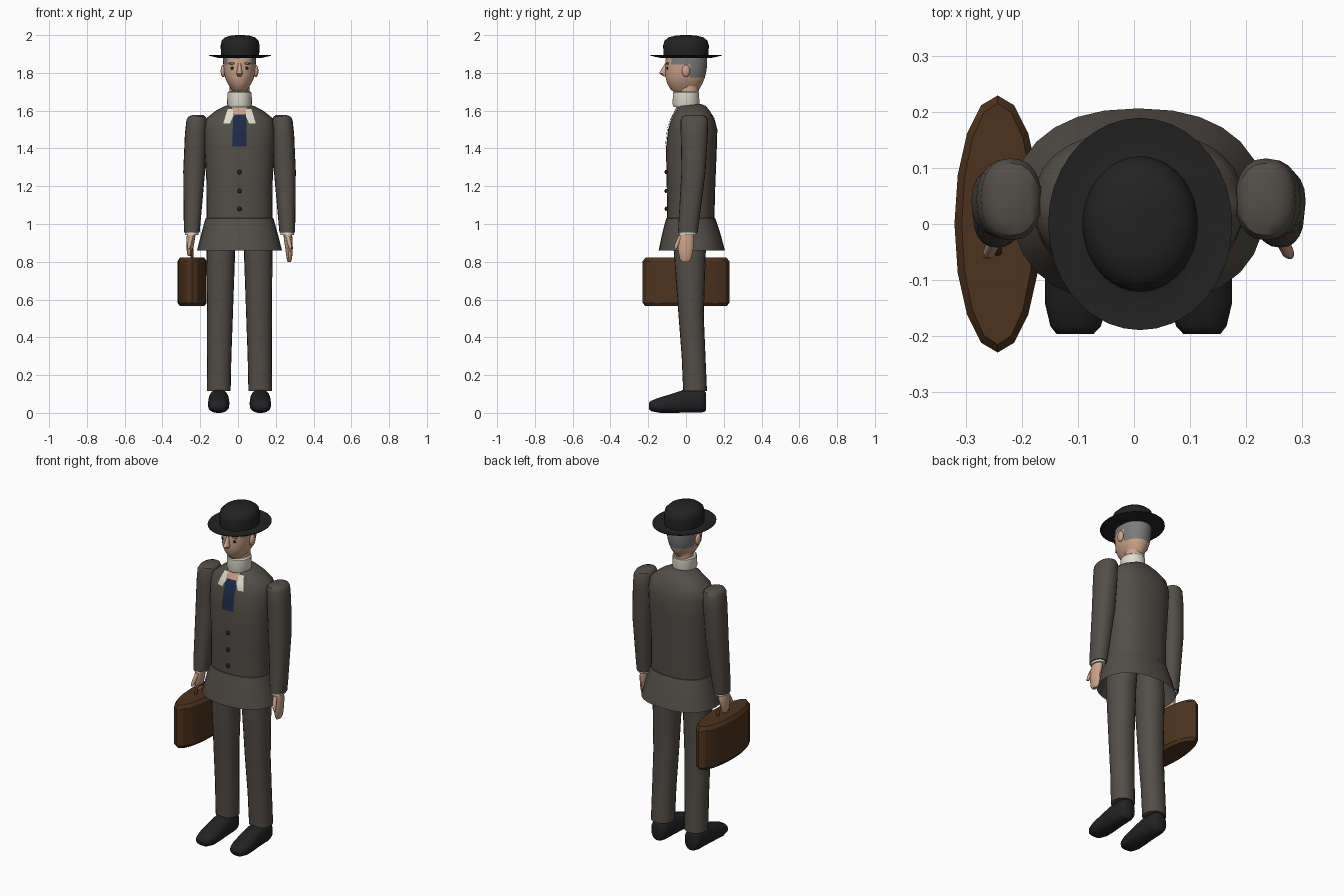
import bpy, bmesh, math
from mathutils import Vector
from mathutils.bvhtree import BVHTree

if "Cube" in bpy.data.objects:
    bpy.data.objects.remove(bpy.data.objects["Cube"])

CX = 0.008  # body centre line


def material(name, rgb):
    m = bpy.data.materials.new(name)
    m.diffuse_color = (*rgb, 1)
    m.use_nodes = True
    m.node_tree.nodes["Principled BSDF"].inputs["Base Color"].default_value = m.diffuse_color
    return m


SUIT = material("suit grey", (0.085, 0.076, 0.065))
BLACK = material("felt black", (0.016, 0.016, 0.016))
SKIN = material("skin", (0.60, 0.37, 0.26))
WHITE = material("shirt white", (0.74, 0.71, 0.61))
HAIR = material("hair grey", (0.20, 0.20, 0.20))
TIE = material("tie blue", (0.013, 0.024, 0.065))
BROWN = material("leather brown", (0.075, 0.033, 0.013))


def finish(name, bm, mat, angle=40):
    bmesh.ops.recalc_face_normals(bm, faces=bm.faces)
    me = bpy.data.meshes.new(name)
    bm.to_mesh(me)
    bm.free()
    ob = bpy.data.objects.new(name, me)
    bpy.context.collection.objects.link(ob)
    me.materials.append(mat)
    bpy.ops.object.select_all(action='DESELECT')
    ob.select_set(True)
    bpy.context.view_layer.objects.active = ob
    bpy.ops.object.shade_smooth_by_angle(angle=math.radians(angle))
    return ob


def spow(v, p):
    return math.copysign(abs(v) ** (2 / p), v)


def loft(name, rings, mat, n=20, p=2, axis='z', caps=(True, True), angle=40):
    """Skin rounded rings (t, centre_a, centre_b, radius_a, radius_b) along an axis."""
    bm = bmesh.new()
    loops = []
    for t, a, b, ra, rb in rings:
        loop = []
        for i in range(n):
            w = 2 * math.pi * i / n
            u, v = a + ra * spow(math.cos(w), p), b + rb * spow(math.sin(w), p)
            loop.append(bm.verts.new((u, v, t) if axis == 'z' else (u, t, v)))
        loops.append(loop)
    for lo, hi in zip(loops, loops[1:]):
        for i in range(n):
            j = (i + 1) % n
            bm.faces.new((lo[i], lo[j], hi[j], hi[i]))
    if caps[0]:
        bm.faces.new(loops[0])
    if caps[1]:
        bm.faces.new(loops[-1])
    return finish(name, bm, mat, angle)


def span(z, rx, front, back, cx=CX):
    """Ring given by half width and its front and back y."""
    return (z, cx, (front + back) / 2, rx, (back - front) / 2)


def ellipsoid(name, loc, radii, mat, seg=12):
    bm = bmesh.new()
    bmesh.ops.create_uvsphere(bm, u_segments=seg, v_segments=8, radius=1)
    bmesh.ops.scale(bm, vec=radii, verts=bm.verts)
    bmesh.ops.translate(bm, vec=loc, verts=bm.verts)
    return finish(name, bm, mat, 60)


# Jacket body and flared skirt
torso = loft("jacket_body", [
    span(1.02, 0.176, -0.10, 0.15), span(1.2, 0.174, -0.102, 0.155),
    span(1.4, 0.186, -0.106, 0.163), span(1.5, 0.187, -0.095, 0.166),
    span(1.56, 0.176, -0.076, 0.15), span(1.60, 0.125, -0.056, 0.125),
    span(1.625, 0.075, -0.045, 0.105), span(1.635, 0.04, -0.03, 0.08)],
    SUIT, 28, 2.3)
loft("jacket_skirt", [
    span(0.86, 0.225, -0.145, 0.206), span(0.95, 0.202, -0.126, 0.182),
    span(1.03, 0.18, -0.105, 0.155), span(1.034, 0.165, -0.09, 0.14)],
    SUIT, 28, 2.3, caps=(False, True))

# Plates laid on the chest: neck opening, collar flaps, tie
bm = bmesh.new()
bm.from_mesh(torso.data)
tree = BVHTree.FromBMesh(bm)
bm.free()


def chest_plate(name, rows, mat, lift, cols=5, steps=6):
    pb = bmesh.new()
    grid = []
    for (z0, l0, r0), (z1, l1, r1) in zip(rows, rows[1:]):
        for s in range(steps + 1):
            f = s / steps
            z, l, r = z0 + (z1 - z0) * f, l0 + (l1 - l0) * f, r0 + (r1 - r0) * f
            line = []
            for c in range(cols + 1):
                x = l + (r - l) * c / cols
                hit = tree.ray_cast(Vector((x, -1, z)), Vector((0, 1, 0)))[0]
                line.append(pb.verts.new((x, (hit.y if hit else -0.05) - lift, z)))
            grid.append(line)
    for a, b in zip(grid, grid[1:]):
        for c in range(cols):
            pb.faces.new((a[c], a[c + 1], b[c + 1], b[c]))
    bmesh.ops.remove_doubles(pb, verts=pb.verts, dist=0.0001)
    ob = finish(name, pb, mat)
    if ob.data.polygons[0].normal.y > 0:
        ob.data.flip_normals()


chest_plate("neck_opening", [(1.622, CX - .04, CX + .04), (1.57, CX - .03, CX + .03)], SKIN, 0.004)
chest_plate("tie", [(1.58, CX - .026, CX + .03), (1.555, CX - .034, CX + .036),
                    (1.41, CX - .039, CX + .037)], TIE, 0.006)
for s, side in ((-1, "right"), (1, "left")):
    chest_plate(side + "_collar_flap", [(1.61, CX + s * .036, CX + s * .062), (1.57, CX + s * .034, CX + s * .075),
                                        (1.533, CX + s * .05, CX + s * .086)], WHITE, 0.005)

# Jacket buttons
for i, z in enumerate((1.275, 1.175, 1.08)):
    ellipsoid(f"button_{i + 1}", (CX, -0.106, z), (0.012, 0.007, 0.012), BLACK)

# Neck and stand-up collar
loft("neck", [(1.60, CX, 0.005, .055, .055), (1.74, CX, 0.015, .052, .055)], SKIN)
loft("shirt_collar", [(1.62, CX, 0, .06, .066), (1.635, CX, 0, .066, .071),
                      (1.695, CX, 0, .064, .069), (1.702, CX, 0, .057, .061)], WHITE)

# Head, with grey hair on the sides and back
head = loft("head", [
    span(1.695, 0.028, -0.055, 0.05), span(1.71, 0.042, -0.08, 0.068),
    span(1.745, 0.063, -0.10, 0.088), span(1.775, 0.077, -0.108, 0.10),
    span(1.81, 0.083, -0.11, 0.108), span(1.845, 0.086, -0.11, 0.112),
    span(1.87, 0.088, -0.108, 0.112), span(1.895, 0.086, -0.105, 0.11)], SKIN, 32, 2.1)
head.data.materials.append(HAIR)
for f in head.data.polygons:
    c = f.center
    if (c.z > 1.845 and c.y > -0.07) or (c.z > 1.775 and c.y > 0.03):
        f.material_index = 1

# Face features
loft("nose", [(1.782, CX, -.110, .010, .010), (1.798, CX, -.116, .017, .026),
              (1.82, CX, -.112, .012, .018), (1.85, CX, -.104, .008, .008)], SKIN, 12)
for s, side in ((-1, "right"), (1, "left")):
    ellipsoid(side + "_ear", (CX + s * .087, 0, 1.81), (.013, .022, .033), SKIN)
    ellipsoid(side + "_eye", (CX + s * .035, -.098, 1.825), (.014, .006, .008), BLACK)
    ellipsoid(side + "_eyebrow", (CX + s * .038, -.098, 1.85), (.02, .008, .006), HAIR)

# Round hat with a gently lifted brim
loft("hat", [(1.878, CX + .003, 0, .10, .12), (1.88, CX + .003, 0, .118, .138),
             (1.891, CX + .003, 0, .164, .189), (1.895, CX + .003, 0, .164, .189),
             (1.888, CX + .003, 0, .118, .138), (1.892, CX + .003, 0, .101, .119),
             (1.945, CX + .003, 0, .103, .121), (1.97, CX + .003, 0, .098, .114),
             (1.988, CX + .003, 0, .08, .092), (1.997, CX + .003, 0, .05, .058),
             (2.0, CX + .003, 0, .02, .024)], BLACK, 36, angle=50)

for s, side in ((-1, "right"), (1, "left")):
    def X(d):
        return CX + s * d

    # Sleeve, cuff
    loft(side + "_sleeve", [
        (0.955, X(.252), .010, .041, .052), (1.0, X(.251), .014, .044, .054),
        (1.28, X(.24), .040, .058, .064), (1.48, X(.231), .044, .058, .072),
        (1.55, X(.227), .044, .054, .073), (1.568, X(.225), .044, .046, .064),
        (1.576, X(.222), .044, .03, .045)], SUIT, 20, 2.3)
    loft(side + "_cuff", [(0.943, X(.253), .009, .035, .045),
                          (0.975, X(.253), .010, .036, .046)], WHITE)

    # Hand and thumb, the right one closed around the case handle
    low = 0.80 if s > 0 else 0.83
    k = (0.96 - low) / 0.16
    loft(side + "_hand", [(0.96 + (z - 0.96) * k, X(d), y, rx, ry) for z, d, y, rx, ry in (
        (0.80, .263, -.003, .009, .020), (0.815, .264, -.003, .014, .032),
        (0.87, .262, -.002, .020, .042), (0.92, .258, .002, .023, .042),
        (0.965, .253, .008, .022, .032))], SKIN, 14)
    loft(side + "_thumb", [(0.868, X(.27), -.056, .007, .007), (0.89, X(.266), -.050, .011, .011),
                           (0.94, X(.255), -.025, .012, .014)], SKIN, 10)

    # Trouser leg
    loft(side + "_trouser_leg", [
        (0.115, X(.11), .048, .063, .063), (0.3, X(.107), .040, .064, .063),
        (0.52, X(.103), .027, .068, .067), (0.86, X(.099), .020, .076, .085),
        (1.0, X(.09), .020, .078, .09)], SUIT, 20, 2.2)

    # Shoe
    loft(side + "_shoe", [
        (-.196, X(.113), .036, .033, .018), (-.182, X(.112), .037, .045, .029),
        (-.14, X(.111), .041, .056, .041), (-.08, X(.110), .050, .057, .050),
        (-.01, X(.110), .062, .054, .062), (.07, X(.110), .064, .050, .064),
        (.097, X(.110), .062, .042, .058), (.106, X(.110), .060, .028, .046)],
        BLACK, 18, 2.4, axis='y', angle=60)

# Briefcase with curved sides, and its handle
loft("briefcase", [(0.565, -.243, 0, .064, .215), (0.582, -.243, 0, .077, .229),
                   (0.803, -.243, 0, .077, .229), (0.822, -.243, 0, .064, .215)],
     BROWN, 16, angle=30)
curve = bpy.data.curves.new("case_handle", 'CURVE')
curve.dimensions = '3D'
curve.bevel_depth = 0.008
curve.bevel_resolution = 2
path = [(-.05, .815), (-.045, .85), (-.03, .862), (.03, .862), (.045, .85), (.05, .815)]
spline = curve.splines.new('POLY')
spline.points.add(len(path) - 1)
for pt, (y, z) in zip(spline.points, path):
    pt.co = (-.243, y, z, 1)
curve.materials.append(BROWN)
bpy.context.collection.objects.link(bpy.data.objects.new("case_handle", curve))
